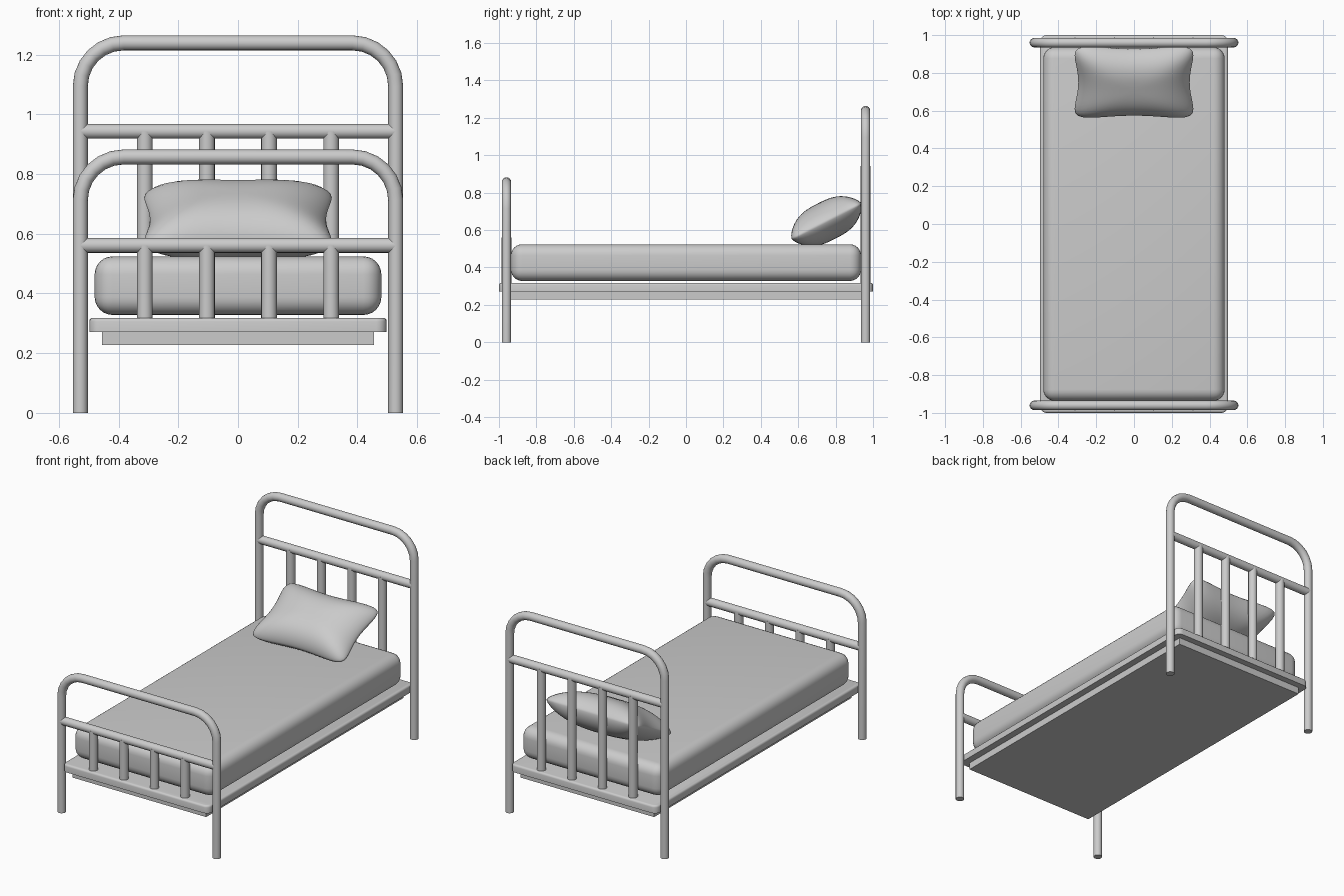
import bpy, bmesh, math
from mathutils import Matrix

if "Cube" in bpy.data.objects:
    bpy.data.objects.remove(bpy.data.objects["Cube"])


def add_mesh(name, bm, angle=40):
    bmesh.ops.recalc_face_normals(bm, faces=bm.faces)
    me = bpy.data.meshes.new(name)
    bm.to_mesh(me)
    bm.free()
    ob = bpy.data.objects.new(name, me)
    bpy.context.collection.objects.link(ob)
    smooth(ob, angle)
    return ob


def smooth(ob, angle):
    bpy.ops.object.select_all(action='DESELECT')
    ob.select_set(True)
    bpy.context.view_layer.objects.active = ob
    bpy.ops.object.shade_smooth_by_angle(angle=math.radians(angle))


def tube(name, pts, radius):
    cu = bpy.data.curves.new(name, 'CURVE')
    cu.dimensions = '3D'
    cu.bevel_depth = radius
    cu.bevel_resolution = 6
    cu.use_fill_caps = True
    sp = cu.splines.new('POLY')
    sp.points.add(len(pts) - 1)
    for p, co in zip(sp.points, pts):
        p.co = (*co, 1)
    ob = bpy.data.objects.new(name, cu)
    bpy.context.collection.objects.link(ob)
    bpy.ops.object.select_all(action='DESELECT')
    ob.select_set(True)
    bpy.context.view_layer.objects.active = ob
    bpy.ops.object.convert(target='MESH')
    smooth(bpy.context.object, 40)


def box(hx, hy, z0, z1):
    bm = bmesh.new()
    bmesh.ops.create_cube(bm, size=1, matrix=Matrix.Translation((0, 0, (z0 + z1) / 2))
                          @ Matrix.Diagonal((2 * hx, 2 * hy, z1 - z0, 1)))
    return bm


def bevel(bm, edges, width, segments):
    bmesh.ops.bevel(bm, geom=edges, offset=width, segments=segments,
                    profile=0.5, affect='EDGES')


# Headboard and footboard: bent hoop, cross rail, four spindles
def end_frame(name, y, top, rail_z, half=0.528, r=0.145, steps=6):
    arc = [(half - r + r * math.cos(a), y, top - r + r * math.sin(a))
           for a in (math.pi / 2 * i / steps for i in range(steps + 1))]
    right = [(half, y, 0)] + arc
    left = [(-x, yy, z) for x, yy, z in reversed(right)]
    tube(name + "_hoop", right + left, 0.025)
    tube(name + "_rail", [(-half, y, rail_z), (half, y, rail_z)], 0.025)
    for i in range(4):
        x = -0.312 + 0.208 * i
        tube(f"{name}_spindle_{i + 1}", [(x, y, 0.31), (x, y, rail_z)], 0.0265)


end_frame("headboard", 0.96, 1.239, 0.943)
end_frame("footboard", -0.96, 0.857, 0.561)

# Base: lower box and wider slab with rounded corners
add_mesh("lower_base", box(0.455, 0.96, 0.228, 0.272))
slab = box(0.498, 1.0, 0.271, 0.318)
bevel(slab, [e for e in slab.edges
             if abs(e.verts[0].co.z - e.verts[1].co.z) > 0.01], 0.035, 5)
bevel(slab, [e for e in slab.edges
             if min(v.co.z for v in e.verts) > 0.317], 0.012, 3)
add_mesh("base_slab", slab)

# Mattress
mattress = box(0.48, 0.936, 0.328, 0.524)
bevel(mattress, mattress.edges[:], 0.06, 6)
add_mesh("mattress", mattress)


# Pillow: two domed sides over a pinched rounded rectangle, leaning on the headboard
def pillow(segs=64, rings=14):
    bm = bmesh.new()

    def pos(s, t, side):
        c, n = math.cos(t), math.sin(t)
        k = (c ** 4 + n ** 4) ** -0.25
        u, v = c * k, n * k
        return (0.295 * s * u * (1 + 0.28 * (s * v) ** 2),
                0.195 * s * v * (1 + 0.3 * (s * u) ** 2),
                side * 0.105 * max(0, 1 - s ** 3) ** 0.7)

    for side in (1, -1):
        centre = bm.verts.new((0, 0, side * 0.105))
        prev = None
        for r in range(1, rings + 1):
            s = math.sin(math.pi / 2 * r / rings)
            ring = [bm.verts.new(pos(s, math.tau * j / segs, side)) for j in range(segs)]
            for j in range(segs):
                k = (j + 1) % segs
                if prev:
                    bm.faces.new((prev[j], ring[j], ring[k], prev[k]))
                else:
                    bm.faces.new((centre, ring[j], ring[k]))
            prev = ring
    bmesh.ops.remove_doubles(bm, verts=bm.verts, dist=0.0001)
    ob = add_mesh("pillow", bm, 60)
    ob.location = (0, 0.751, 0.648)
    ob.rotation_euler = (math.radians(27), 0, 0)


pillow()
